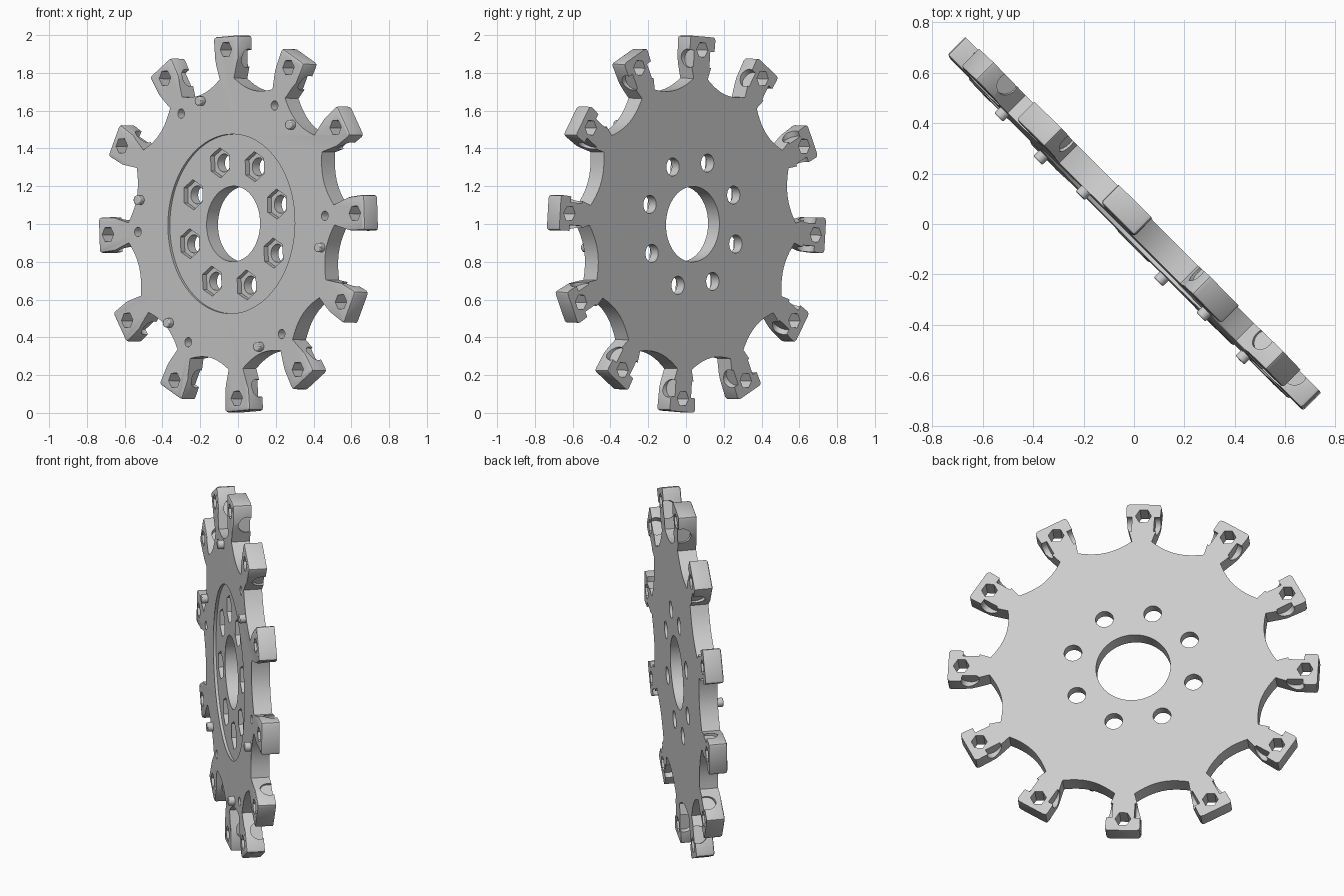
import bpy, bmesh, math
from mathutils import Matrix, Vector

old = bpy.data.objects.get("Cube")
if old:
    bpy.data.objects.remove(old)

ARMS = 12
HALF = 0.05                    # half of the plate thickness
START = math.radians(3.5)      # direction of the first arm

grey = bpy.data.materials.new("plain_grey")
grey.use_nodes = True
color = (0.6, 0.6, 0.6, 1)
grey.diffuse_color = color
grey.node_tree.nodes["Principled BSDF"].inputs["Base Color"].default_value = color


def make_object(name, bm):
    mesh = bpy.data.meshes.new(name)
    bmesh.ops.recalc_face_normals(bm, faces=bm.faces)
    bm.to_mesh(mesh)
    bm.free()
    mesh.materials.append(grey)
    obj = bpy.data.objects.new(name, mesh)
    bpy.context.collection.objects.link(obj)
    return obj


def polar(r, angle, z=0.0):
    return Vector((r * math.cos(angle), r * math.sin(angle), z))


def add_prism(bm, radius, low, high, matrix, sides=32):
    """Cylinder or prism between two heights, placed by a matrix."""
    place = matrix @ Matrix.Translation((0, 0, (low + high) / 2))
    bmesh.ops.create_cone(bm, cap_ends=True, segments=sides, radius1=radius,
                          radius2=radius, depth=high - low, matrix=place)


def ring(name, count, r, start, radius, low, high, sides=32, turn=None):
    """Equal prisms around the centre."""
    bm = bmesh.new()
    for i in range(count):
        a = start + i * math.tau / count
        spin = Matrix.Rotation(a if turn is None else turn, 4, 'Z')
        add_prism(bm, radius, low, high, Matrix.Translation(polar(r, a)) @ spin, sides)
    return make_object(name, bm)


def cut(target, cutter):
    mod = target.modifiers.new("cut", 'BOOLEAN')
    mod.operation = 'DIFFERENCE'
    mod.solver = 'EXACT'
    mod.object = cutter
    bpy.ops.object.select_all(action='DESELECT')
    bpy.context.view_layer.objects.active = target
    target.select_set(True)
    bpy.ops.object.modifier_apply(modifier=mod.name)
    bpy.data.objects.remove(cutter)


# Plate outline: flared arms joined by shallow hollows
side = [(0.77, 0.053), (0.89, 0.09), (0.978, 0.094), (0.99, 0.09), (0.995, 0.078)]
arm = [(r, -t) for r, t in side] + side[::-1]
outline = []
for i in range(ARMS):
    a = START + i * math.tau / ARMS
    spin = Matrix.Rotation(a, 3, 'Z')
    outline += [spin @ Vector((r, t, 0)) for r, t in arm]
    first = outline[-1]
    last = Matrix.Rotation(a + math.tau / ARMS, 3, 'Z') @ Vector((*arm[0], 0))
    steps = 10
    for k in range(1, steps):
        s = k / steps
        p = first.lerp(last, s)
        outline.append(p - p.normalized() * 0.034 * (1 - (2 * s - 1) ** 2))

bm = bmesh.new()
base = bm.faces.new([bm.verts.new((p.x, p.y, -HALF)) for p in outline])
top = bmesh.ops.extrude_face_region(bm, geom=[base])["geom"]
bmesh.ops.translate(bm, vec=(0, 0, 2 * HALF),
                    verts=[v for v in top if isinstance(v, bmesh.types.BMVert)])
# Soft front edges on the arm heads
edges = [e for e in bm.edges
         if all(v.co.z > 0 and v.co.xy.length > 0.8 for v in e.verts)]
bmesh.ops.bevel(bm, geom=edges, offset=0.012, segments=2, profile=0.5, affect='EDGES')
plate = make_object("toothed_plate", bm)

# Centre bore and shallow round front recess
for name, radius, low in (("front_recess", 0.475, HALF - 0.015), ("centre_bore", 0.2, -1)):
    bm = bmesh.new()
    add_prism(bm, radius, low, 1, Matrix.Identity(4), 96)
    cut(plate, make_object(name, bm))

# Eight bolt holes with hexagonal nut pockets
bolt_start = math.radians(18)
cut(plate, ring("nut_pockets", 8, 0.34, bolt_start, 0.08, 0.005, 1, 6, START))
cut(plate, ring("bolt_holes", 8, 0.34, bolt_start, 0.048, -1, 1))

# Hexagonal holes through the arm heads
cut(plate, ring("arm_hex_holes", ARMS, 0.925, START, 0.043, -1, 1, 6,
                START + math.pi / 2))

# Blind holes near the rim, in line with every other arm
cut(plate, ring("locating_holes", 6, 0.7, START, 0.025, 0, 1, 20))

# Round sockets in both flanks of each arm, open to the back
bm = bmesh.new()
for i in range(ARMS):
    spin = Matrix.Rotation(START + i * math.tau / ARMS, 4, 'Z')
    for flip in (-1, 1):
        lay = (spin @ Matrix.Translation((0.875, 0, -0.03))
               @ Matrix.Rotation(flip * math.pi / 2, 4, 'X'))
        add_prism(bm, 0.048, 0.06, 0.14, lay, 32)
cut(plate, make_object("flank_sockets", bm))

# Six locating pins on the front
pins = ring("locating_pins", 6, 0.69, math.radians(49.5), 0.025, 0.03, 0.083, 20)
bevel = pins.modifiers.new("soft_edge", 'BEVEL')
bevel.width = 0.005
bevel.segments = 2

# Stand the wheel up, lean it slightly back and turn it
stand = (Matrix.Translation((0, 0, 1)) @ Matrix.Rotation(-math.pi / 4, 4, 'Z')
         @ Matrix.Rotation(math.radians(90 - 1), 4, 'X'))
for obj in (plate, pins):
    obj.data.transform(stand)
    bpy.ops.object.select_all(action='DESELECT')
    bpy.context.view_layer.objects.active = obj
    obj.select_set(True)
    bpy.ops.object.shade_smooth_by_angle(angle=math.radians(30))
